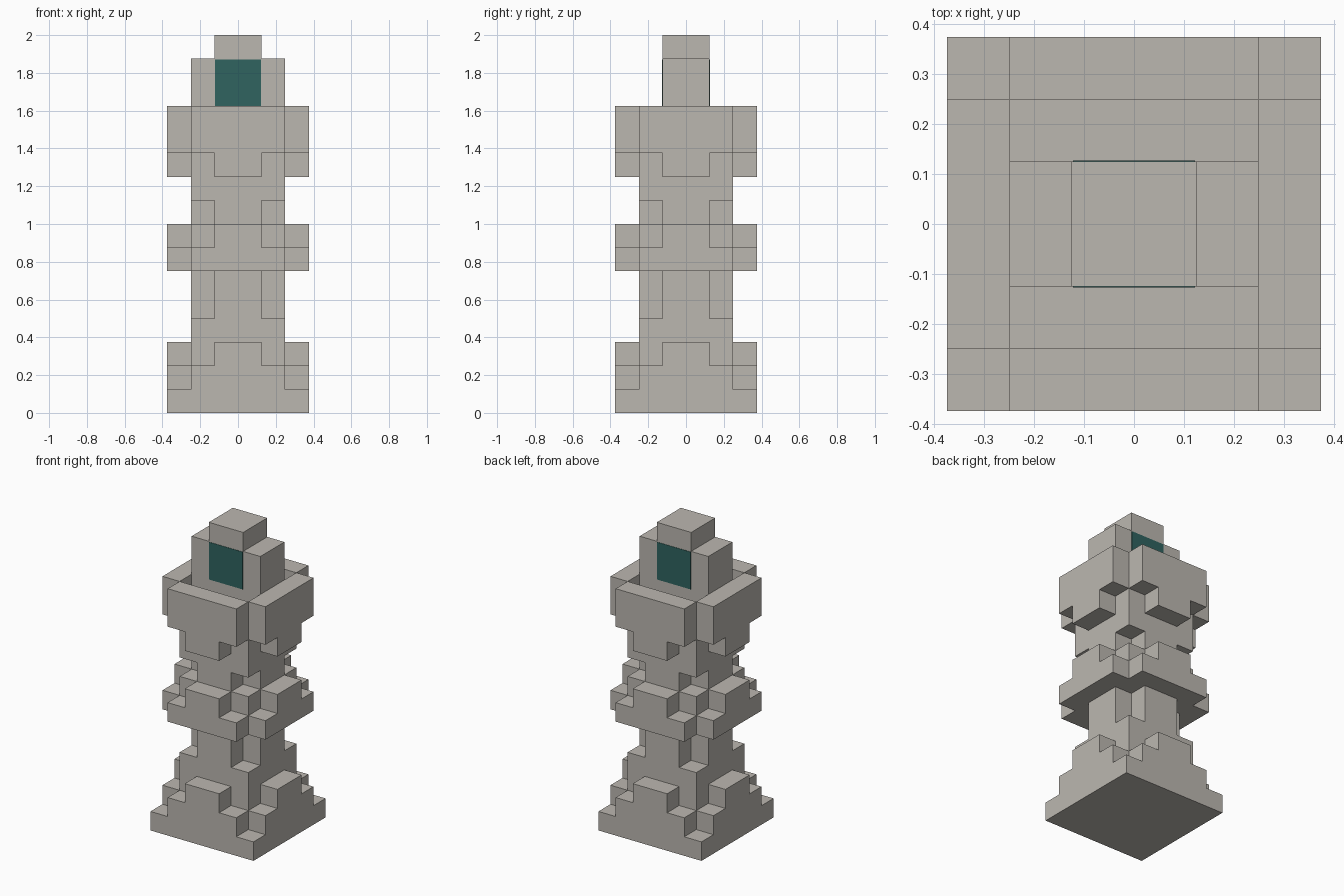
import bpy
import bmesh

U = 0.125  # size of one block

cube = bpy.data.objects.get("Cube")
if cube:
    bpy.data.objects.remove(cube, do_unlink=True)


def make_material(name, rgb):
    mat = bpy.data.materials.new(name)
    mat.use_nodes = True
    color = (*rgb, 1.0)
    mat.diffuse_color = color
    mat.node_tree.nodes["Principled BSDF"].inputs["Base Color"].default_value = color
    return mat


stone = make_material("warm_grey_stone", (0.50, 0.475, 0.435))
glass = make_material("dark_teal_glass", (0.029, 0.125, 0.115))


def prism(name, outline, bottom, top, mat):
    """Extrude a plan outline, given in blocks, between two heights."""
    bm = bmesh.new()
    face = bm.faces.new([bm.verts.new((x * U, y * U, bottom * U)) for x, y in outline])
    extruded = bmesh.ops.extrude_face_region(bm, geom=[face], use_keep_orig=True)
    moved = [v for v in extruded["geom"] if isinstance(v, bmesh.types.BMVert)]
    bmesh.ops.translate(bm, verts=moved, vec=(0, 0, (top - bottom) * U))
    bmesh.ops.recalc_face_normals(bm, faces=bm.faces)
    mesh = bpy.data.meshes.new(name)
    bm.to_mesh(mesh)
    bm.free()
    mesh.materials.append(mat)
    obj = bpy.data.objects.new(name, mesh)
    bpy.context.scene.collection.objects.link(obj)
    return obj


def stepped_outline(depths):
    """Mirror a stepped quarter plan; depths holds the reach of each column."""
    quarter = []
    for i, depth in enumerate(depths):
        quarter.append((i + 1, depth))
        if i + 1 < len(depths) and depths[i + 1] != depth:
            quarter.append((i + 1, depths[i + 1]))
    back = quarter[::-1]
    return (quarter + [(x, -y) for x, y in back]
            + [(-x, -y) for x, y in quarter] + [(-x, y) for x, y in back])


def rect(x0, x1, y0, y1):
    return [(x0, y0), (x1, y0), (x1, y1), (x0, y1)]


FULL, CLIPPED, STAR = (3, 3, 3), (3, 3, 2), (3, 2, 1)
SQUARE, CROSS = (2, 2), (2, 1)

# Stacked courses of the pillar, from the ground up
courses = [
    ("base_slab", FULL, 0, 1),
    ("base_step", CLIPPED, 1, 2),
    ("base_crest", STAR, 2, 3),
    ("lower_shaft", SQUARE, 3, 4),
    ("lower_notched_shaft", CROSS, 4, 6),
    ("collar_slab", CLIPPED, 6, 7),
    ("collar_crest", STAR, 7, 8),
    ("upper_notched_shaft", CROSS, 8, 9),
    ("upper_shaft", SQUARE, 9, 10),
    ("crown_brackets", STAR, 10, 11),
    ("crown_floor", SQUARE, 11, 12),
]
for name, plan, bottom, top in courses:
    prism(name, stepped_outline(plan), bottom, top, stone)

# Crown walls around the sunken floor
walls = {
    "front": rect(-2, 2, -3, -2),
    "back": rect(-2, 2, 2, 3),
    "right": rect(-3, -2, -2, 2),
    "left": rect(2, 3, -2, 2),
}
for side, plan in walls.items():
    prism("crown_wall_" + side, plan, 11, 13, stone)

# Lantern tower with shoulders and a cap block
prism("lantern_core", rect(-1, 1, -1, 1), 12, 16, stone)
for side, s in (("right", -1), ("left", 1)):
    prism("lantern_shoulder_" + side, rect(s, 2 * s, -1, 1), 12, 15, stone)

# Thin window panes on the front and back
for side, s in (("front", -1), ("back", 1)):
    prism("window_" + side, rect(-0.98, 0.98, s, 1.02 * s), 13, 14.97, glass)
